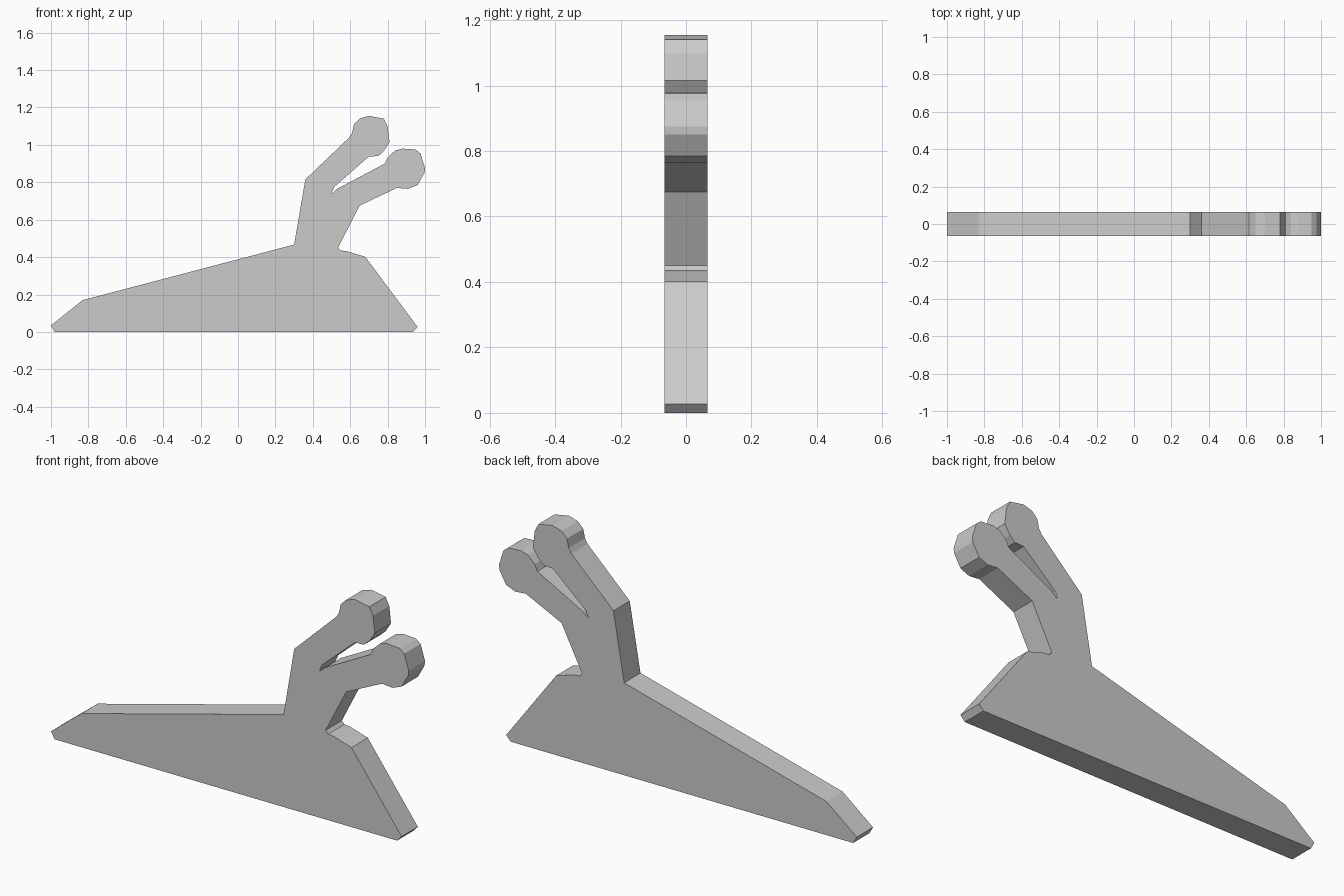
import bpy
import bmesh

if "Cube" in bpy.data.objects:
    bpy.data.objects.remove(bpy.data.objects["Cube"])

HALF_THICKNESS = 0.065

# Side outline (x, z), running clockwise from the toe of the base
base_front = [(-0.98, 0.0), (-1.0, 0.035), (-0.83, 0.17), (0.30, 0.467)]
upper_arm = [(0.36, 0.815), (0.595, 1.04)]
upper_knob = [(0.61, 1.065), (0.62, 1.11), (0.65, 1.14), (0.70, 1.155), (0.78, 1.14),
              (0.80, 1.10), (0.81, 1.015), (0.78, 0.967), (0.75, 0.94), (0.70, 0.938)]
slot = [(0.515, 0.775), (0.50, 0.742), (0.51, 0.745), (0.53, 0.765)]
lower_knob = [(0.785, 0.90), (0.80, 0.933), (0.84, 0.97), (0.88, 0.98), (0.95, 0.975),
              (0.975, 0.955), (1.0, 0.875), (0.997, 0.85), (0.96, 0.785),
              (0.91, 0.765), (0.85, 0.77)]
lower_arm = [(0.65, 0.675), (0.535, 0.45)]
base_back = [(0.55, 0.435), (0.58, 0.432), (0.68, 0.402), (0.96, 0.027), (0.935, 0.0)]


def extruded_plate(name, outline, half):
    """Flat plate: outline in the xz plane, extruded along y."""
    bm = bmesh.new()
    face = bm.faces.new([bm.verts.new((x, -half, z)) for x, z in outline])
    result = bmesh.ops.extrude_face_region(bm, geom=[face], use_keep_orig=True)
    moved = [v for v in result["geom"] if isinstance(v, bmesh.types.BMVert)]
    bmesh.ops.translate(bm, verts=moved, vec=(0, 2 * half, 0))
    bmesh.ops.recalc_face_normals(bm, faces=bm.faces)
    mesh = bpy.data.meshes.new(name)
    bm.to_mesh(mesh)
    bm.free()
    obj = bpy.data.objects.new(name, mesh)
    bpy.context.collection.objects.link(obj)
    return obj


# One-piece wedge base with two knobbed arms
extruded_plate("forked_wedge_plate",
               base_front + upper_arm + upper_knob + slot + lower_knob + lower_arm + base_back,
               HALF_THICKNESS)
